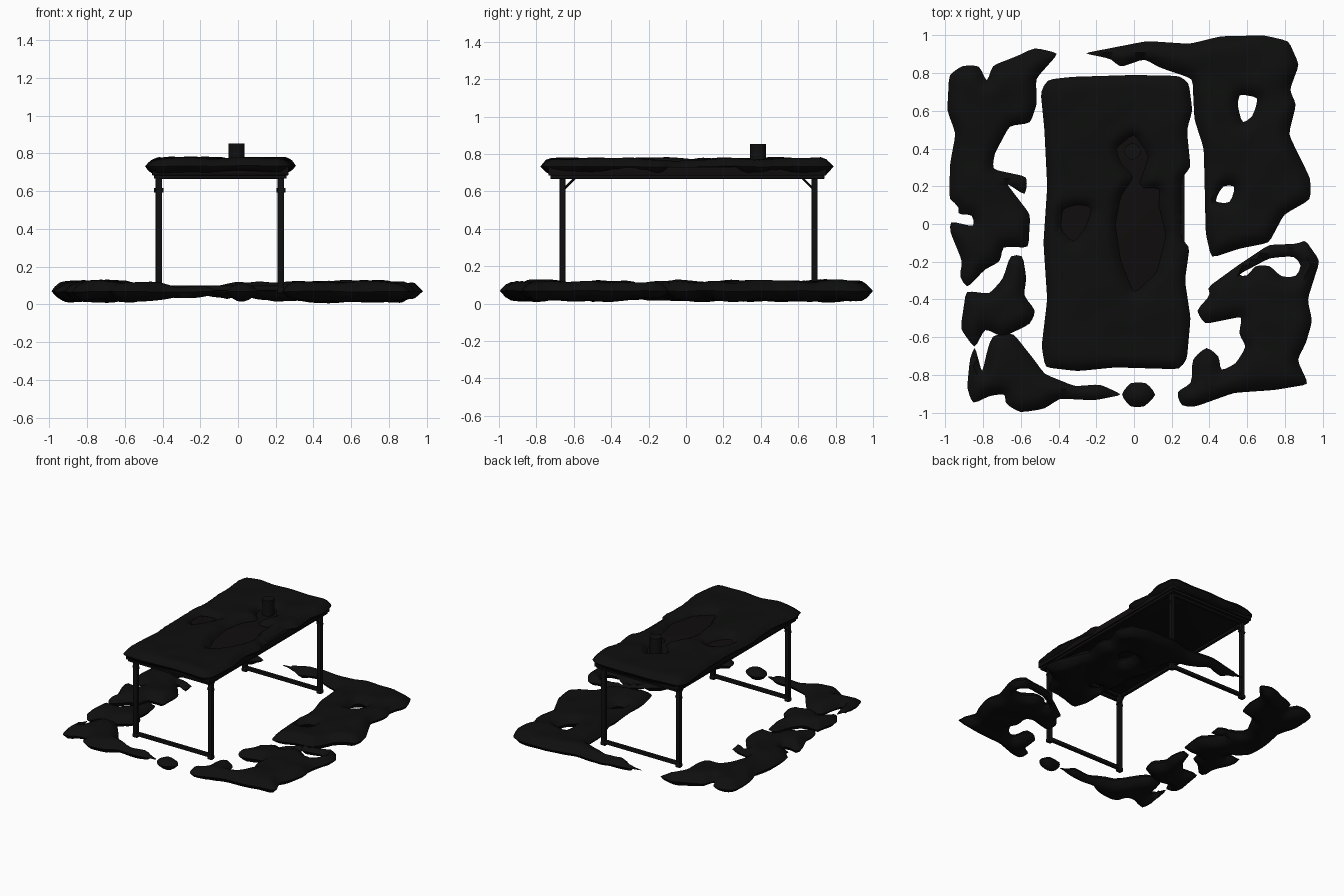
import bpy, bmesh, math
from mathutils import Vector, noise
from mathutils.geometry import delaunay_2d_cdt, intersect_point_line

if "Cube" in bpy.data.objects:
    bpy.data.objects.remove(bpy.data.objects["Cube"])


def material(name, col):
    m = bpy.data.materials.new(name)
    m.diffuse_color = (*col, 1)
    m.use_nodes = True
    m.node_tree.nodes["Principled BSDF"].inputs["Base Color"].default_value = m.diffuse_color
    return m


MOSS = material("dark_moss", (0.004, 0.0045, 0.004))
METAL = material("dark_metal", (0.005, 0.005, 0.005))
BOARD = material("dark_board", (0.005, 0.004, 0.004))


def finish(bm, name, mat, angle=40):
    me = bpy.data.meshes.new(name)
    bm.to_mesh(me)
    bm.free()
    ob = bpy.data.objects.new(name, me)
    bpy.context.collection.objects.link(ob)
    me.materials.append(mat)
    bpy.context.view_layer.objects.active = ob
    ob.select_set(True)
    bpy.ops.object.shade_smooth_by_angle(angle=math.radians(angle))
    ob.select_set(False)
    return ob


def box(name, x, y, z, mat, bevel=0.004):
    bm = bmesh.new()
    bmesh.ops.create_cube(bm, size=1)
    for v in bm.verts:
        v.co = [(r[0] + r[1]) / 2 + c * (r[1] - r[0]) for r, c in zip((x, y, z), v.co)]
    bmesh.ops.bevel(bm, geom=bm.edges[:], offset=bevel, segments=2, affect='EDGES', profile=0.5)
    return finish(bm, name, mat)


def rod(name, a, b, r, mat, sides=16):
    a, b = Vector(a), Vector(b)
    bm = bmesh.new()
    bmesh.ops.create_cone(bm, cap_ends=True, segments=sides, radius1=r, radius2=r, depth=(b - a).length)
    q = (b - a).to_track_quat('Z', 'Y')
    for v in bm.verts:
        v.co = q @ v.co + (a + b) / 2
    return finish(bm, name, mat)


def ragged_pad(name, outline, holes, mid, half, round_r, step=0.03):
    """Puffy pad: a ragged outline with holes, swelling up and down from its edge."""
    pts, segs = [], []
    for loop in [outline] + holes:
        loop = [Vector(p) for p in loop]
        start = len(pts)
        for a, b in zip(loop, loop[1:] + loop[:1]):
            n = max(1, round((b - a).length / step))
            pts += [a.lerp(b, i / n) for i in range(n)]
        cnt = len(pts) - start
        # soften the corners a little
        ring = pts[start:]
        pts[start:] = [ring[i] * 0.6 + (ring[i - 1] + ring[(i + 1) % cnt]) * 0.2 for i in range(cnt)]
        segs += [(start + i, start + (i + 1) % cnt) for i in range(cnt)]
    lines = [(pts[i].copy(), pts[j].copy()) for i, j in segs]

    def inside(p):
        odd = False
        for a, b in lines:
            if (a.y > p.y) != (b.y > p.y) and p.x < a.x + (p.y - a.y) / (b.y - a.y) * (b.x - a.x):
                odd = not odd
        return odd

    def dist(p):
        best = 9
        for a, b in lines:
            d = b - a
            t = min(1, max(0, (p - a).dot(d) / max(d.length_squared, 1e-12)))
            best = min(best, (p - a - d * t).length)
        return best

    xs, ys = [p.x for p in pts], [p.y for p in pts]
    for i in range(int((max(xs) - min(xs)) / step) + 1):
        for j in range(int((max(ys) - min(ys)) / step) + 1):
            p = Vector((min(xs) + (i + 0.5 * (j % 2)) * step, min(ys) + j * step))
            if inside(p) and dist(p) > step * 0.4:
                pts.append(p)
    vs, _, fs, *_ = delaunay_2d_cdt(pts, segs, [], 0, 1e-5)
    bm = bmesh.new()
    up, down = [], []
    for p in vs:
        d = dist(p)
        h = half * math.sin(min(1, d / round_r) * math.pi / 2) ** 0.8 if d > 1e-4 else 0
        wave = noise.noise(Vector((p.x * 6, p.y * 6, mid)))
        z = mid + 0.1 * half * wave
        t = bm.verts.new((p.x, p.y, z + h * (0.95 + 0.2 * wave)))
        up.append(t)
        down.append(bm.verts.new((p.x, p.y, z - h * (0.95 - 0.2 * wave))) if h else t)
    for f in fs:
        if inside(sum((vs[i] for i in f), Vector((0, 0))) / 3):
            for side in (up, down[:]):
                idx = f if side is up else f[::-1]
                ring = [side[i] for i in idx]
                if len(set(ring)) == 3 and not bm.faces.get(ring):
                    bm.faces.new(ring)
    bmesh.ops.delete(bm, geom=[v for v in bm.verts if not v.link_faces], context='VERTS')
    return finish(bm, name, MOSS, 60)


# Ground moss patches
def ground(name, outline, holes=()):
    ragged_pad(name, outline, list(holes), 0.068, 0.054, 0.075)


ground("ground_moss_left",
       [(-.4, .905), (-.526, .935), (-.62, .89), (-.75, .84), (-.78, .75), (-.82, .84), (-.91, .84), (-.98, .79),
        (-.99, .6), (-.945, .48), (-.975, .32), (-.98, .13), (-.92, .09), (-.94, .05), (-.855, .05), (-.845, -.015),
        (-.975, .015), (-.975, -.04), (-.91, -.2), (-.925, -.28), (-.885, -.34), (-.79, -.24), (-.71, -.2),
        (-.695, -.12), (-.56, -.125), (-.55, .05), (-.68, .22), (-.575, .15), (-.565, .25), (-.75, .29),
        (-.74, .37), (-.66, .52), (-.55, .535), (-.515, .635), (-.52, .77)])
ground("ground_moss_left_small",
       [(-.655, -.165), (-.59, -.165), (-.57, -.29), (-.585, -.38), (-.52, -.46), (-.55, -.53), (-.695, -.6),
        (-.79, -.555), (-.845, -.66), (-.92, -.555), (-.89, -.355), (-.765, -.37), (-.695, -.29)])
ground("ground_moss_front_left",
       [(-.845, -.645), (-.805, -.79), (-.775, -.66), (-.75, -.59), (-.64, -.58), (-.525, -.725), (-.475, -.795),
        (-.315, -.86), (-.18, -.85), (-.06, -.905), (-.21, -.935), (-.395, -.925), (-.475, -.98), (-.605, -1),
        (-.685, -.95), (-.68, -.9), (-.765, -.91), (-.855, -.955), (-.885, -.87), (-.87, -.715)])
ground("ground_moss_front_clump",
       [(-.07, -.905), (-.02, -.84), (.065, -.84), (.12, -.905), (.055, -.97), (-.02, -.97)])
ground("ground_moss_right_back",
       [(-.265, .905), (.07, .97), (.295, .955), (.46, .995), (.69, 1.0), (.82, .97), (.875, .845), (.825, .71),
        (.86, .635), (.82, .475), (.935, .24), (.935, .13), (.795, .05), (.715, -.1), (.56, -.13), (.41, -.18),
        (.38, -.05), (.375, .185), (.37, .4), (.32, .555), (.31, .77), (.135, .83), (.055, .875), (-.075, .83),
        (-.12, .875)],
       [[(.55, .62), (.555, .69), (.66, .67), (.63, .57), (.575, .53)],
        [(.425, .115), (.47, .205), (.54, .205), (.51, .11)]])
ground("ground_moss_right_front",
       [(.385, -.34), (.55, -.22), (.715, -.11), (.875, -.105), (.905, -.08), (.985, -.195), (.92, -.4), (.945, -.515),
        (.91, -.635), (.865, -.72), (.925, -.85), (.745, -.88), (.53, -.895), (.32, -.97), (.25, -.965),
        (.225, -.89), (.305, -.845), (.31, -.715), (.385, -.65), (.45, -.7), (.46, -.78), (.54, -.74), (.595, -.65),
        (.555, -.58), (.575, -.49), (.375, -.53), (.33, -.46), (.41, -.37)],
       [[(.55, -.27), (.72, -.18), (.85, -.17), (.89, -.22), (.86, -.28), (.78, -.28), (.72, -.22), (.64, -.22),
         (.6, -.28)]])

# Moss cover on the table, with bare spots
ragged_pad("table_moss_cover",
           [(-.495, .7), (-.46, .765), (-.33, .78), (0, .79), (.24, .785), (.29, .75), (.31, .6), (.28, .5),
            (.3, .3), (.25, .24), (.25, -.08), (.295, -.12), (.27, -.3), (.3, -.5), (.28, -.72), (.24, -.77),
            (-.1, -.76), (-.3, -.78), (-.47, -.76), (-.49, -.65), (-.46, -.4), (-.48, -.1), (-.46, .2), (-.475, .5)],
           [[(-.1, 0), (-.07, -.2), (0, -.37), (.12, -.26), (.17, -.06), (.13, .1), (.14, .19), (.02, .19), (.08, .36),
             (0, .48), (-.1, .4), (-.07, .32), (0, .25), (-.07, .15)],
            [(-.38, .08), (-.3, .105), (-.22, .09), (-.26, -.03), (-.32, -.1), (-.39, -.03)]],
           0.733, 0.044, 0.055)

# Table top and its edge rails
X0, X1, Y0, Y1 = -.455, .268, -.735, .75
box("table_top", (X0, X1), (Y0, Y1), (.684, .732), BOARD)
for tag, x in (("left", X0 + .01), ("right", X1 - .035)):
    box(f"{tag}_rail", (x, x + .025), (Y0 + .01, Y1 - .01), (.667, .69), METAL)
for tag, y in (("front", Y0 + .01), ("back", Y1 - .035)):
    box(f"{tag}_rail", (X0 + .01, X1 - .01), (y, y + .025), (.667, .69), METAL)

# Folding leg frames with feet and braces
LX = (-.42, .227)
for tag, y, inward in (("front", -.66, 1), ("back", .688, -1)):
    for side, x in zip(("left", "right"), LX):
        box(f"{tag}_{side}_leg", (x - .018, x + .018), (y - .016, y + .016), (.065, .69), METAL, .007)
        box(f"{tag}_{side}_foot", (x - .021, x + .021), (y - .019, y + .019), (.058, .09), METAL, .008)
        rod(f"{tag}_{side}_brace", (x, y, .605), (x, y + inward * .085, .69), .006, METAL, 8)
        rod(f"{tag}_{side}_pivot", (x - .024, y, .605), (x + .024, y, .605), .011, METAL, 12)
    box(f"{tag}_floor_bar", LX, (y - .014, y + .014), (.072, .1), METAL, .006)
    box(f"{tag}_upper_bar", LX, (y - .012, y + .012), (.664, .69), METAL)

# Can standing in the bare spot
rod("can", (-.008, .385, .73), (-.008, .385, .853), .043, METAL, 24)
